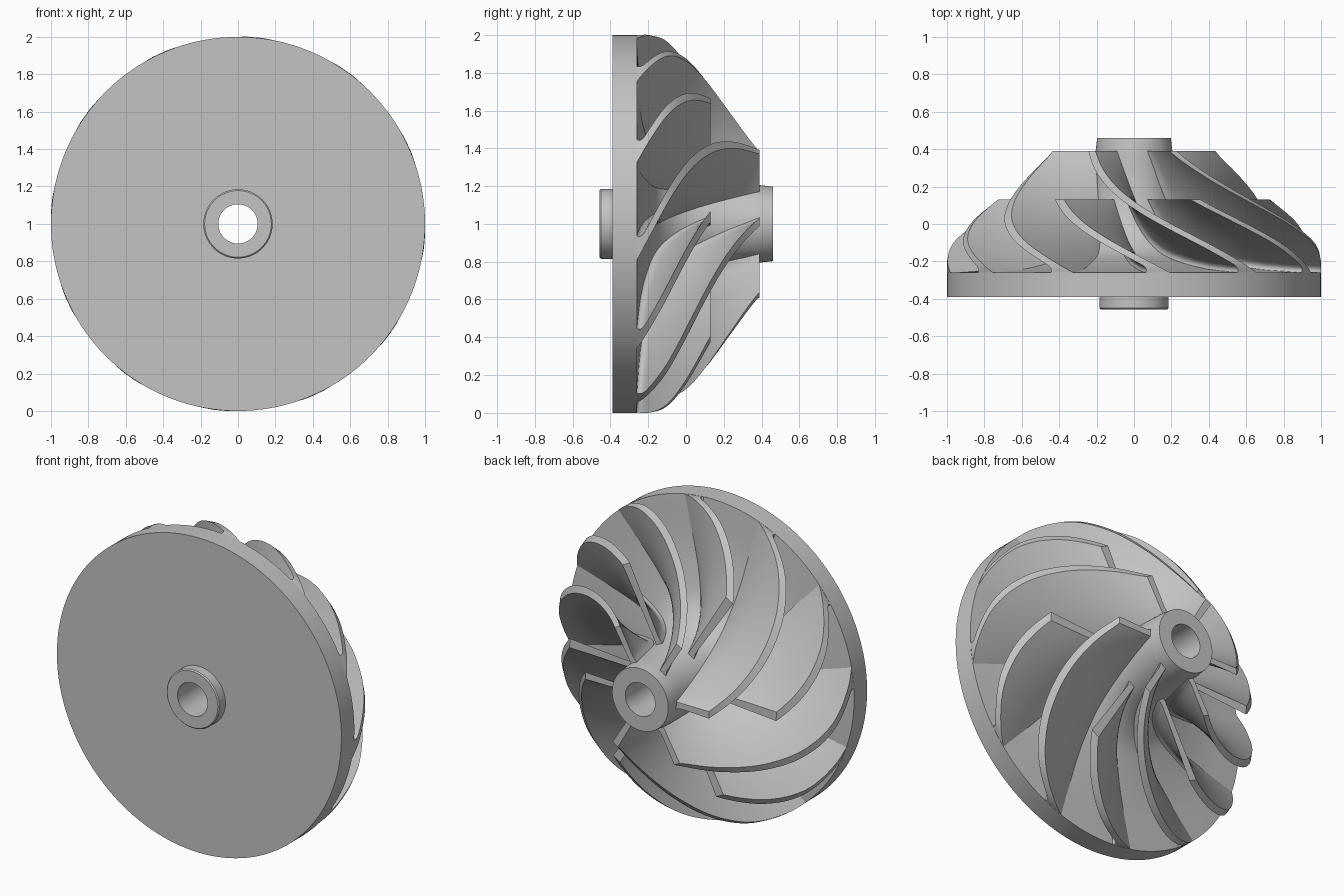
import bpy, bmesh
from math import sin, cos, pi, radians, sqrt
from mathutils import Vector

cube = bpy.data.objects.get("Cube")
if cube:
    bpy.data.objects.remove(cube, do_unlink=True)

metal = bpy.data.materials.new("grey_metal")
metal.use_nodes = True
GREY = (0.55, 0.55, 0.55, 1)
metal.diffuse_color = GREY
metal.node_tree.nodes["Principled BSDF"].inputs["Base Color"].default_value = GREY


def spline(points, steps=8):
    """Smooth curve through the points."""
    p = [Vector(q) for q in points]
    p = [2 * p[0] - p[1]] + p + [2 * p[-1] - p[-2]]
    out = []
    for a, b, c, d in zip(p, p[1:], p[2:], p[3:]):
        for i in range(steps):
            t = i / steps
            out.append(b + 0.5 * t * (c - a + t * (2 * a - 5 * b + 4 * c - d
                                                   + t * (3 * (b - c) + d - a))))
    return out + [p[-2]]


def lookup(curve, key, value):
    """Other coordinate of a monotonic curve where coordinate key equals value."""
    pts = sorted(curve, key=lambda q: q[key])
    if value <= pts[0][key]:
        return pts[0][1 - key]
    for a, b in zip(pts, pts[1:]):
        if value <= b[key]:
            t = (value - a[key]) / max(b[key] - a[key], 1e-9)
            return a[1 - key] + t * (b[1 - key] - a[1 - key])
    return pts[-1][1 - key]


# Curves as (radius, y): hub floor and outer blade edge
BASE, NOSE, SPLIT = -0.26, 0.39, 0.13
hub = spline([(1, BASE), (0.75, -0.24), (0.55, -0.205), (0.4, -0.16), (0.31, -0.09),
              (0.255, 0), (0.225, 0.12), (0.21, 0.25), (0.205, NOSE)])
shroud = spline([(1, -0.27), (1, -0.2), (0.97, -0.1), (0.885, 0), (0.765, 0.1),
                 (0.615, 0.22), (0.48, 0.34), (0.435, NOSE)])


def finish(bm, name):
    bmesh.ops.recalc_face_normals(bm, faces=bm.faces)
    mesh = bpy.data.meshes.new(name)
    bm.to_mesh(mesh)
    bm.free()
    mesh.materials.append(metal)
    mesh.polygons.foreach_set("use_smooth", [True] * len(mesh.polygons))
    mesh.set_sharp_from_angle(angle=radians(35))
    return mesh


def place(mesh, name, turn=0):
    ob = bpy.data.objects.new(name, mesh)
    ob.location.z = 1
    ob.rotation_euler.y = turn
    bpy.context.collection.objects.link(ob)


def loft(bm, rings, closed):
    """Quads between successive closed rings of vertices."""
    pairs = list(zip(rings, rings[1:]))
    if closed:
        pairs.append((rings[-1], rings[0]))
    for a, b in pairs:
        for i in range(len(a)):
            j = (i + 1) % len(a)
            bm.faces.new((a[i], a[j], b[j], b[i]))


# Turned wheel: back boss, disc, hub, nose and through bore
def wheel(segments=144):
    outline = [(0.105, -0.457), (0.178, -0.457), (0.185, -0.45), (0.185, -0.39), (1, -0.39)]
    outline += [tuple(q) for q in hub] + [(0.197, 0.46), (0.105, 0.46)]
    bm = bmesh.new()
    rings = []
    for s in range(segments):
        a = 2 * pi * s / segments
        rings.append([bm.verts.new((r * cos(a), y, r * sin(a))) for r, y in outline])
    loft(bm, rings, True)
    return finish(bm, "wheel")


# Twisted blade: radial lines swept around the axis, filleted at the root
def blade(name, lead, rows=48, cols=20):
    twist, thick = radians(108), 0.034
    bm = bmesh.new()
    rings = []
    for i in range(rows + 1):
        y = BASE - 0.004 + (lead - BASE + 0.004) * (i / rows) ** 1.4
        tip = lookup(shroud, 1, y)
        floor = lookup(hub, 1, y)
        root = min(floor, tip) - 0.02
        mid = radians(51) + twist * (y - BASE)
        sides = [[], []]
        for j in range(cols + 1):
            r = root + (tip - root) * (j / cols) ** 1.6
            half = thick / 2 * sqrt(1 + (r * twist) ** 2) / r
            gap = max(0, min(r - floor, y - lookup(hub, 0, r)))
            fillet = 0.06 * max(0, 1 - gap / 0.045) ** 2
            for side, a in zip(sides, (mid - half, mid + half + fillet)):
                side.append(bm.verts.new((r * cos(a), y, r * sin(a))))
        rings.append(sides[0] + sides[1][::-1])
    loft(bm, rings, False)
    for ring in (rings[0], rings[-1]):
        for j in range(cols):
            bm.faces.new((ring[j], ring[j + 1], ring[-2 - j], ring[-1 - j]))
    return finish(bm, name)


place(wheel(), "wheel")
main, splitter = blade("main_blade", NOSE), blade("splitter_blade", SPLIT)
for k in range(6):
    place(main, f"main_blade_{k + 1}", k * pi / 3)
    place(splitter, f"splitter_blade_{k + 1}", k * pi / 3 + pi / 6)
